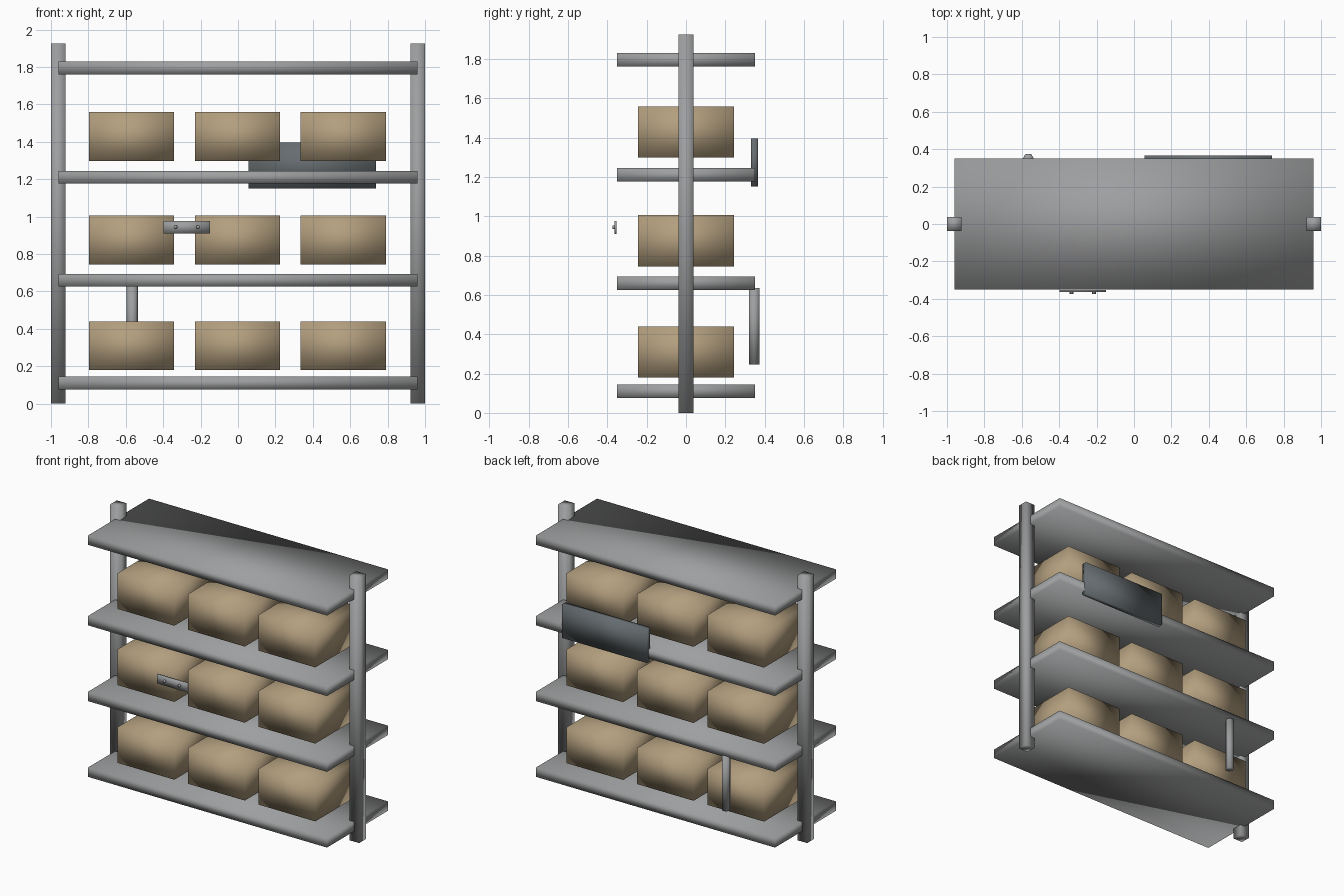
import bpy
import math

default_cube = bpy.data.objects.get("Cube")
if default_cube:
    bpy.data.objects.remove(default_cube, do_unlink=True)


def make_material(name, rgb):
    mat = bpy.data.materials.new(name)
    mat.use_nodes = True
    color = (*rgb, 1.0)
    mat.diffuse_color = color
    mat.node_tree.nodes["Principled BSDF"].inputs["Base Color"].default_value = color
    return mat


steel = make_material("grey_steel", (0.34, 0.345, 0.35))
cardboard = make_material("brown_cardboard", (0.45, 0.345, 0.21))
dark_board = make_material("dark_slate", (0.13, 0.15, 0.16))


def finish(obj, name, mat):
    obj.name = name
    obj.data.materials.append(mat)
    # Soft normals run across all edges
    for face in obj.data.polygons:
        face.use_smooth = True
    return obj


def box(name, mat, x, y, z):
    """Box filling the given (min, max) range on each axis."""
    spans = (x, y, z)
    bpy.ops.mesh.primitive_cube_add(size=1, location=[(a + b) / 2 for a, b in spans])
    obj = bpy.context.object
    obj.scale = [b - a for a, b in spans]
    bpy.ops.object.transform_apply(location=False, rotation=False, scale=True)
    return finish(obj, name, mat)


def rod(name, mat, center, radius, length, sides, rotation=(0, 0, 0)):
    bpy.ops.mesh.primitive_cylinder_add(vertices=sides, radius=radius, depth=length,
                                        location=center, rotation=rotation)
    return finish(bpy.context.object, name, mat)


# Upright posts
for side, x in (("right", (-1, -0.923)), ("left", (0.923, 1))):
    box(f"{side}_post", steel, x, (-0.038, 0.038), (0, 1.925))

# Shelves
for i, z in enumerate((0.11, 0.66, 1.21, 1.795)):
    box(f"shelf_{i + 1}", steel, (-0.96, 0.96), (-0.35, 0.35), (z - 0.034, z + 0.034))

# Storage boxes, three per shelf
for row, z in enumerate((0.18, 0.745, 1.298)):
    for col in range(3):
        x = -0.003 + (col - 1) * 0.566
        box(f"storage_box_{row + 1}_{col + 1}", cardboard,
            (x - 0.228, x + 0.228), (-0.243, 0.243), (z, z + 0.26))

# Sign board on the back
box("back_sign_board", dark_board, (0.057, 0.738), (0.33, 0.366), (1.15, 1.396))

# Name plate on the front with two screws
box("label_plate", steel, (-0.398, -0.15), (-0.363, -0.353), (0.91, 0.977))
for i, x in enumerate((-0.334, -0.214)):
    rod(f"label_screw_{i + 1}", steel, (x, -0.366, 0.944), 0.01, 0.014, 8,
        (math.pi / 2, 0, 0))

# Six-sided handle bar on the back
rod("back_handle", steel, (-0.565, 0.347, 0.44), 0.031, 0.39, 6, (0, 0, math.pi / 6))
